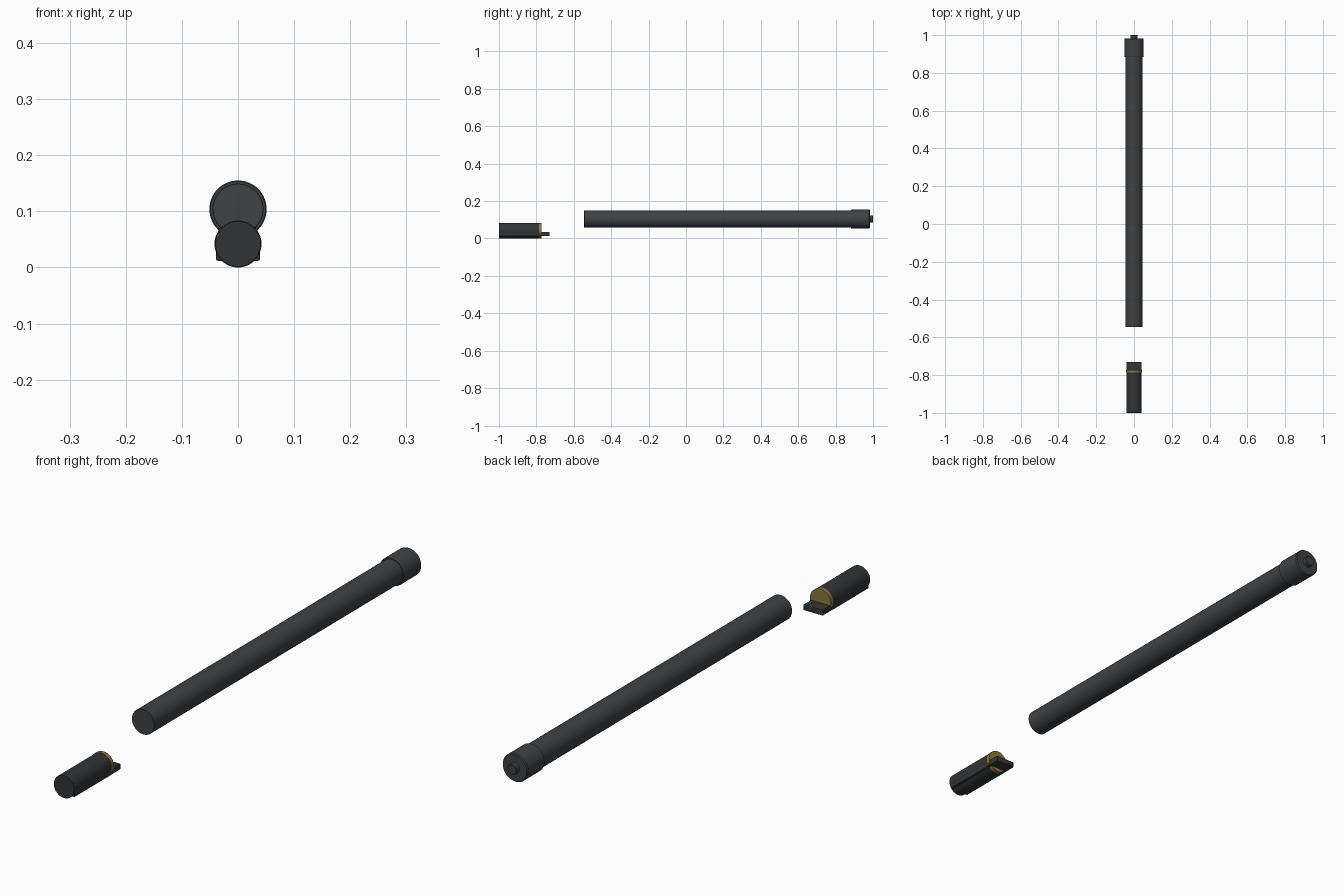
import bpy, bmesh, math

if "Cube" in bpy.data.objects:
    bpy.data.objects.remove(bpy.data.objects["Cube"])


def material(name, rgb):
    m = bpy.data.materials.new(name)
    m.diffuse_color = (*rgb, 1)
    m.use_nodes = True
    m.node_tree.nodes["Principled BSDF"].inputs["Base Color"].default_value = m.diffuse_color
    return m


GREY = material("dark_grey", (0.05, 0.053, 0.06))
BLACK = material("black", (0.032, 0.034, 0.036))
GOLD = material("gold", (0.27, 0.18, 0.05))


def finish(bm, name, mat):
    bmesh.ops.recalc_face_normals(bm, faces=bm.faces)
    me = bpy.data.meshes.new(name)
    bm.to_mesh(me)
    bm.free()
    ob = bpy.data.objects.new(name, me)
    bpy.context.collection.objects.link(ob)
    me.materials.append(mat)
    bpy.ops.object.select_all(action='DESELECT')
    ob.select_set(True)
    bpy.context.view_layer.objects.active = ob
    bpy.ops.object.shade_smooth_by_angle(angle=math.radians(30))
    return ob


def lathe(name, profile, zc, mat, n=64):
    """Closed round solid along y from (radius, y) points."""
    bm = bmesh.new()
    rings = [[bm.verts.new((r * math.cos(2 * math.pi * i / n), y,
                            zc + r * math.sin(2 * math.pi * i / n)))
              for i in range(n)] for r, y in profile]
    for a, b in zip(rings, rings[1:]):
        for i in range(n):
            j = (i + 1) % n
            bm.faces.new((a[i], a[j], b[j], b[i]))
    bm.faces.new(rings[0])
    bm.faces.new(rings[-1])
    return finish(bm, name, mat)


def box(name, lo, hi, mat, bevel):
    bm = bmesh.new()
    bmesh.ops.create_cube(bm, size=1)
    for v in bm.verts:
        v.co = [(a + b) / 2 + c * (b - a) for a, b, c in zip(lo, hi, v.co)]
    bmesh.ops.bevel(bm, geom=bm.edges[:], offset=bevel, segments=2,
                    profile=0.5, affect='EDGES')
    return finish(bm, name, mat)


# long tube with wider end cap and end button
TZ = 0.104
lathe("tube", [(0.0445, -0.545), (0.0455, -0.544), (0.0455, 0.89)], TZ, GREY)
lathe("end_cap", [(0.049, 0.883), (0.051, 0.886), (0.051, 0.979), (0.048, 0.983)], TZ, GREY)
lathe("end_button", [(0.019, 0.975), (0.019, 0.998), (0.017, 1.0)], TZ, GREY)

# short plug: round body, brass disc, flat base rail and contact tab
PZ = 0.042
lathe("plug_body", [(0.040, -1.0), (0.041, -0.999), (0.041, -0.785)], PZ, BLACK)
lathe("brass_disc", [(0.042, -0.786), (0.042, -0.772)], PZ, GOLD)
box("base_rail", (-0.039, -0.995, 0.012), (0.039, -0.786, 0.034), BLACK, 0.003)
box("contact_tab", (-0.039, -0.79, 0.013), (0.039, -0.73, 0.034), BLACK, 0.002)
